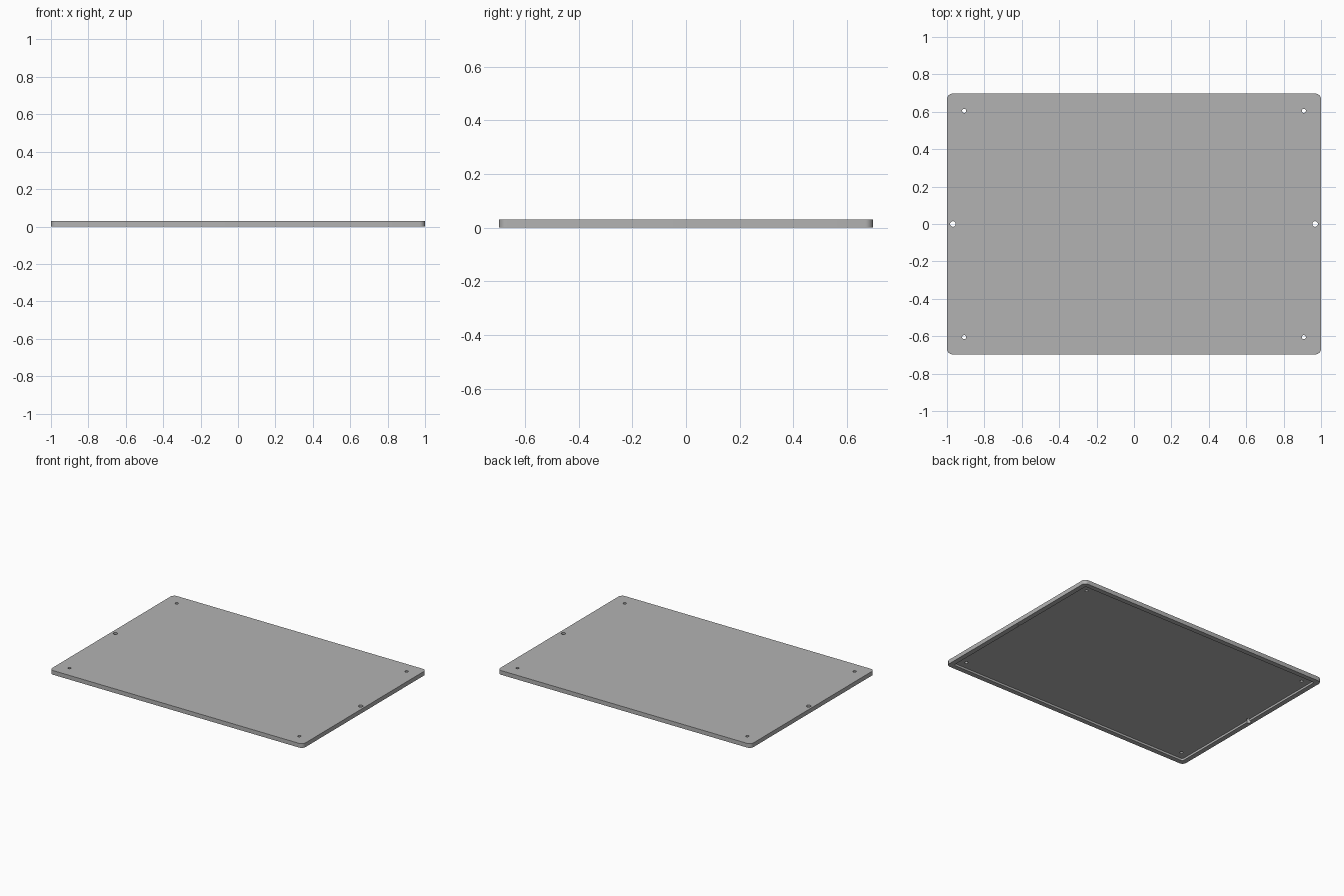
import bpy, bmesh, math

if "Cube" in bpy.data.objects:
    bpy.data.objects.remove(bpy.data.objects["Cube"])

HALF_X, HALF_Y, HEIGHT = 1.0, 0.697, 0.03
RIM, RECESS, CORNER = 0.035, 0.015, 0.03

grey = bpy.data.materials.new("plain grey")
grey.use_nodes = True
grey.diffuse_color = (0.45, 0.45, 0.45, 1)
grey.node_tree.nodes["Principled BSDF"].inputs["Base Color"].default_value = (0.45, 0.45, 0.45, 1)


def outline(hx, hy, r, steps=8):
    """Rounded rectangle, counter-clockwise."""
    points = []
    for i, (sx, sy) in enumerate([(1, 1), (-1, 1), (-1, -1), (1, -1)]):
        for k in range(steps + 1):
            a = (i + k / steps) * math.pi / 2
            points.append((sx * (hx - r) + r * math.cos(a), sy * (hy - r) + r * math.sin(a)))
    return points


def prism(name, points, z0, z1):
    bm = bmesh.new()
    base = bm.faces.new([bm.verts.new((x, y, z0)) for x, y in points])
    top = bmesh.ops.extrude_face_region(bm, geom=[base])["geom"]
    for v in top:
        if isinstance(v, bmesh.types.BMVert):
            v.co.z = z1
    bmesh.ops.recalc_face_normals(bm, faces=bm.faces)
    mesh = bpy.data.meshes.new(name)
    bm.to_mesh(mesh)
    bm.free()
    mesh.materials.append(grey)
    obj = bpy.data.objects.new(name, mesh)
    bpy.context.collection.objects.link(obj)
    return obj


def cut(target, name, points, z0, z1):
    cutter = prism(name, points, z0, z1)
    cutter.hide_render = True
    cutter.hide_set(True)
    cutter.display_type = 'WIRE'
    mod = target.modifiers.new(name, 'BOOLEAN')
    mod.operation, mod.solver, mod.object = 'DIFFERENCE', 'EXACT', cutter
    bpy.context.view_layer.objects.active = target
    bpy.ops.object.modifier_apply(modifier=name)
    bpy.data.objects.remove(cutter)


def circle(cx, cy, r, n=24):
    return [(cx + r * math.cos(2 * math.pi * k / n), cy + r * math.sin(2 * math.pi * k / n)) for k in range(n)]


# Plate with a shallow recess below, leaving a rim
plate = prism("cover_plate", outline(HALF_X, HALF_Y, CORNER), 0, HEIGHT)
cut(plate, "recess_cutter", outline(HALF_X - RIM, HALF_Y - RIM, 0.012), -0.1, RECESS)

# Corner screw holes and the two holes through the side rims
for sx in (-1, 1):
    for sy in (-1, 1):
        cut(plate, "screw_hole_cutter", circle(sx * 0.908, sy * 0.605, 0.011), -0.1, 0.1)
    cut(plate, "side_hole_cutter", circle(sx * 0.968, 0, 0.015), -0.1, 0.1)

bpy.ops.object.select_all(action='DESELECT')
plate.select_set(True)
bpy.context.view_layer.objects.active = plate
bpy.ops.object.shade_smooth_by_angle(angle=math.radians(30))
